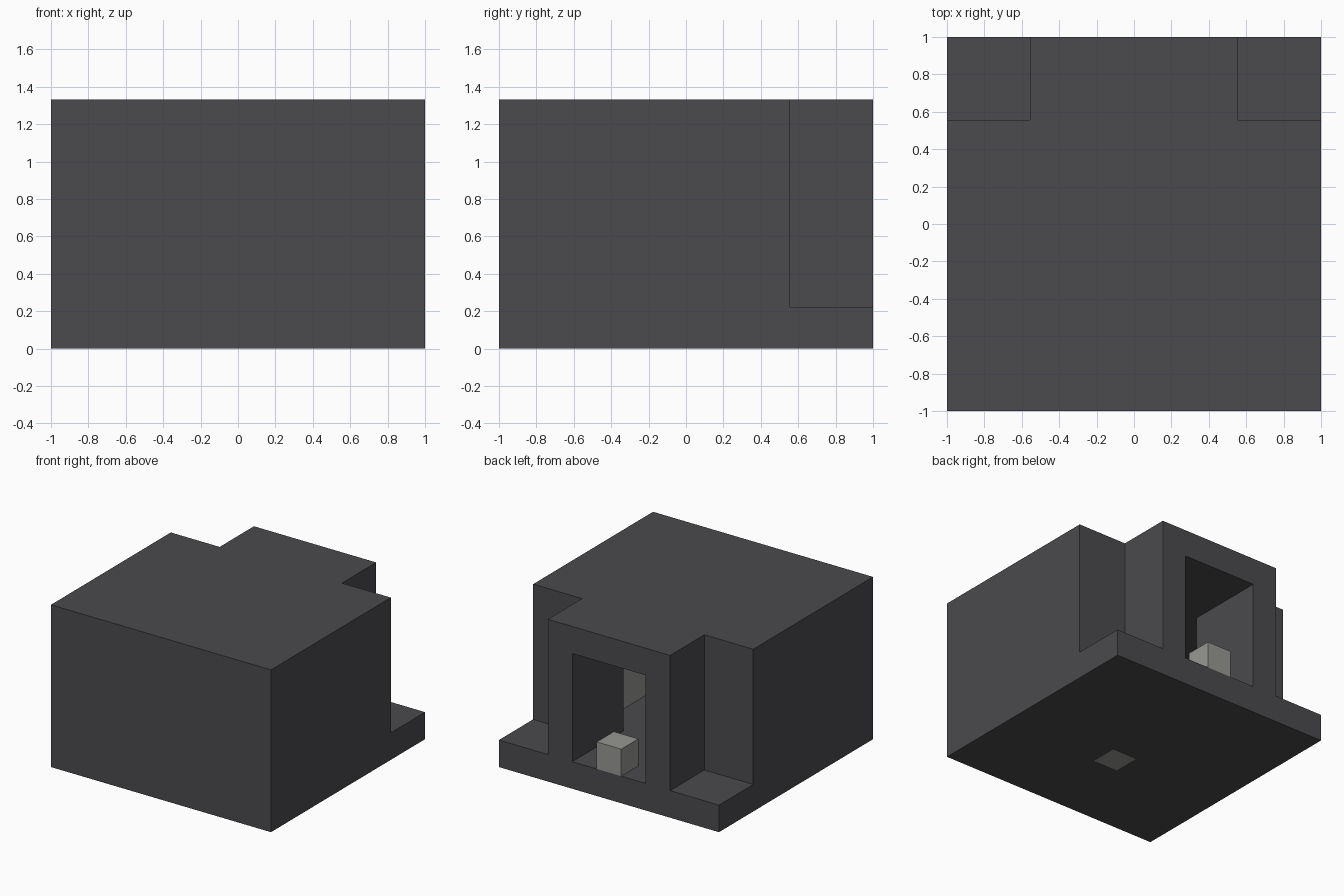
import bpy
import bmesh

U = 2 / 9  # one building block


def material(name, colour):
    mat = bpy.data.materials.new(name)
    mat.use_nodes = True
    mat.diffuse_color = colour
    mat.node_tree.nodes["Principled BSDF"].inputs["Base Color"].default_value = colour
    return mat


def prism(name, outline, z0, z1, mat):
    """Extrude a plan outline, given in blocks, between two heights."""
    bm = bmesh.new()
    face = bm.faces.new([bm.verts.new((x * U, y * U, z0 * U)) for x, y in outline])
    out = bmesh.ops.extrude_face_region(bm, geom=[face])
    top = [v for v in out["geom"] if isinstance(v, bmesh.types.BMVert)]
    bmesh.ops.translate(bm, verts=top, vec=(0, 0, (z1 - z0) * U))
    bmesh.ops.recalc_face_normals(bm, faces=bm.faces)
    mesh = bpy.data.meshes.new(name)
    bm.to_mesh(mesh)
    bm.free()
    mesh.materials.append(mat)
    obj = bpy.data.objects.new(name, mesh)
    bpy.context.collection.objects.link(obj)
    return obj


def rect(x0, x1, y0, y1):
    return [(x0, y0), (x1, y0), (x1, y1), (x0, y1)]


def cut(target, cutter):
    """Subtract the cutter, then discard it."""
    cutter.hide_render = True
    mod = target.modifiers.new("cut", "BOOLEAN")
    mod.operation = "DIFFERENCE"
    mod.solver = "EXACT"
    mod.object = cutter
    bpy.context.view_layer.objects.active = target
    bpy.ops.object.modifier_apply(modifier=mod.name)
    bpy.data.objects.remove(cutter, do_unlink=True)


cube = bpy.context.scene.objects.get("Cube")
if cube:
    bpy.data.objects.remove(cube, do_unlink=True)

dark = material("dark stone", (0.07, 0.069, 0.077, 1))
pale = material("pale stone", (0.31, 0.31, 0.293, 1))

# Solid building, with the two rear corners stepped in above the base
building = prism("building", rect(-4.5, 4.5, -4.5, 4.5), 0, 6, dark)
for side in (-1, 1):
    x0, x1 = sorted((side * 2.5, side * 5))
    cut(building, prism("corner_cutter", rect(x0, x1, 2.5, 5), 1, 7, dark))

# Room and its rear doorway passage
room = [(-3.5, -3.5), (3.5, -3.5), (3.5, 1.5), (1.5, 1.5),
        (1.5, 5), (-1.5, 5), (-1.5, 1.5), (-3.5, 1.5)]
cut(building, prism("room_cutter", room, 1, 5, dark))

# Pale block let into the floor
floor_spot = rect(-0.5, 0.5, -1.5, -0.5)
cut(building, prism("floor_cutter", floor_spot, -1, 2, dark))
prism("floor_block", floor_spot, 0, 1, pale)

# Pale block standing in the doorway, and the pale lining of the left wall
prism("door_block", rect(-0.5, 0.5, 3.5, 4.5), 1, 2, pale)
prism("wall_lining", rect(2.5, 3.5, -2.5, 0.5), 1, 4, pale)
